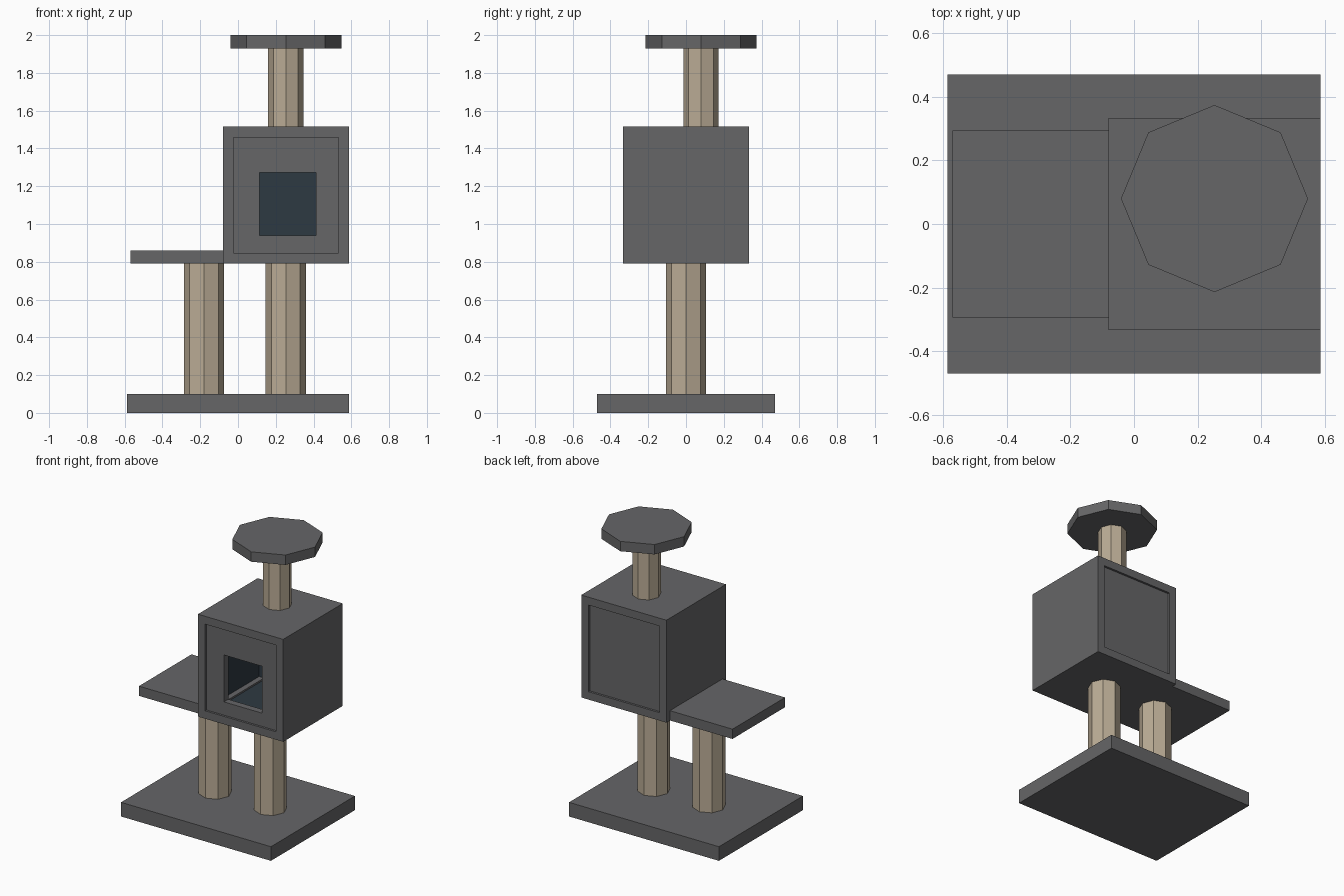
import bpy, bmesh, math

if "Cube" in bpy.data.objects:
    bpy.data.objects.remove(bpy.data.objects["Cube"])


def material(name, rgb):
    m = bpy.data.materials.new(name)
    m.diffuse_color = (*rgb, 1)
    m.use_nodes = True
    m.node_tree.nodes["Principled BSDF"].inputs["Base Color"].default_value = m.diffuse_color
    return m


GREY = material("grey_carpet", (0.133, 0.133, 0.137))
ROPE = material("beige_rope", (0.49, 0.41, 0.30))
DARK = material("dark_blue_lining", (0.027, 0.041, 0.054))


def finish(name, bm, *mats):
    me = bpy.data.meshes.new(name)
    bm.to_mesh(me)
    bm.free()
    for m in mats:
        me.materials.append(m)
    ob = bpy.data.objects.new(name, me)
    bpy.context.collection.objects.link(ob)
    return ob


def cube_mesh(x0, x1, y0, y1, z0, z1):
    bm = bmesh.new()
    bmesh.ops.create_cube(bm, size=1)
    for v in bm.verts:
        v.co = (x0 if v.co.x < 0 else x1, y0 if v.co.y < 0 else y1, z0 if v.co.z < 0 else z1)
    return bm


def octagon(name, x, y, r, z0, z1, mat):
    """Eight-sided prism with a corner pointing to the front."""
    bm = bmesh.new()
    bmesh.ops.create_cone(bm, cap_ends=True, segments=8, radius1=r, radius2=r, depth=z1 - z0)
    bmesh.ops.translate(bm, verts=bm.verts, vec=(x, y, (z0 + z1) / 2))
    return finish(name, bm, mat)


def frame_mesh(outer, inner, y0, y1):
    """Rectangular frame in xz with a rectangular hole, from y0 to y1."""
    bm = bmesh.new()
    rings = []
    for x0, x1, z0, z1 in (outer, inner):
        for y in (y0, y1):
            rings.append([bm.verts.new((x, y, z)) for x, z in ((x0, z0), (x1, z0), (x1, z1), (x0, z1))])
    of, ob, nf, nb = rings
    for a, b in ((of, ob), (ob, nb), (nb, nf), (nf, of)):
        for i in range(4):
            j = (i + 1) % 4
            bm.faces.new((a[i], a[j], b[j], b[i]))
    bmesh.ops.recalc_face_normals(bm, faces=bm.faces)
    return bm


# base and side shelf (the shelf's end pokes a little into the house)
finish("base", cube_mesh(-0.587, 0.587, -0.47, 0.47, 0, 0.10), GREY)
finish("shelf", cube_mesh(-0.57, 0.017, -0.294, 0.294, 0.791, 0.86), GREY)

# posts and top perch
octagon("left_post", -0.18, 0, 0.107, 0.10, 0.791, ROPE)
octagon("right_post", 0.253, 0, 0.107, 0.10, 0.79, ROPE)
octagon("top_post", 0.253, 0.08, 0.093, 1.515, 1.93, ROPE)
octagon("top_perch", 0.253, 0.08, 0.294, 1.93, 2.0, GREY)

# house: outer shell, slightly recessed front and back panels
OUT = (-0.08, 0.587, 0.79, 1.515)
T = 0.056
IN = (OUT[0] + T, OUT[1] - T, OUT[2] + T, OUT[3] - T)
finish("house_shell", frame_mesh(OUT, IN, -0.333, 0.333), GREY)

bm = frame_mesh(IN, (0.113, 0.412, 0.94, 1.272), -0.318, -0.27)
for f in bm.faces:
    if f.normal.y > 0.9:          # inside of the front panel is lined
        f.material_index = 1
finish("house_front", bm, GREY, DARK)
finish("house_back", cube_mesh(IN[0], IN[1], 0.27, 0.318, IN[2], IN[3]), GREY)

# lining: open-fronted box facing inwards
e = 0.002
bm = cube_mesh(IN[0] + e, IN[1] - e, -0.27, 0.27 - e, IN[2] + e, IN[3] - e)
bm.normal_update()
bmesh.ops.delete(bm, geom=[f for f in bm.faces if f.normal.y < -0.9], context='FACES')
bmesh.ops.reverse_faces(bm, faces=bm.faces)
finish("house_lining", bm, DARK)
